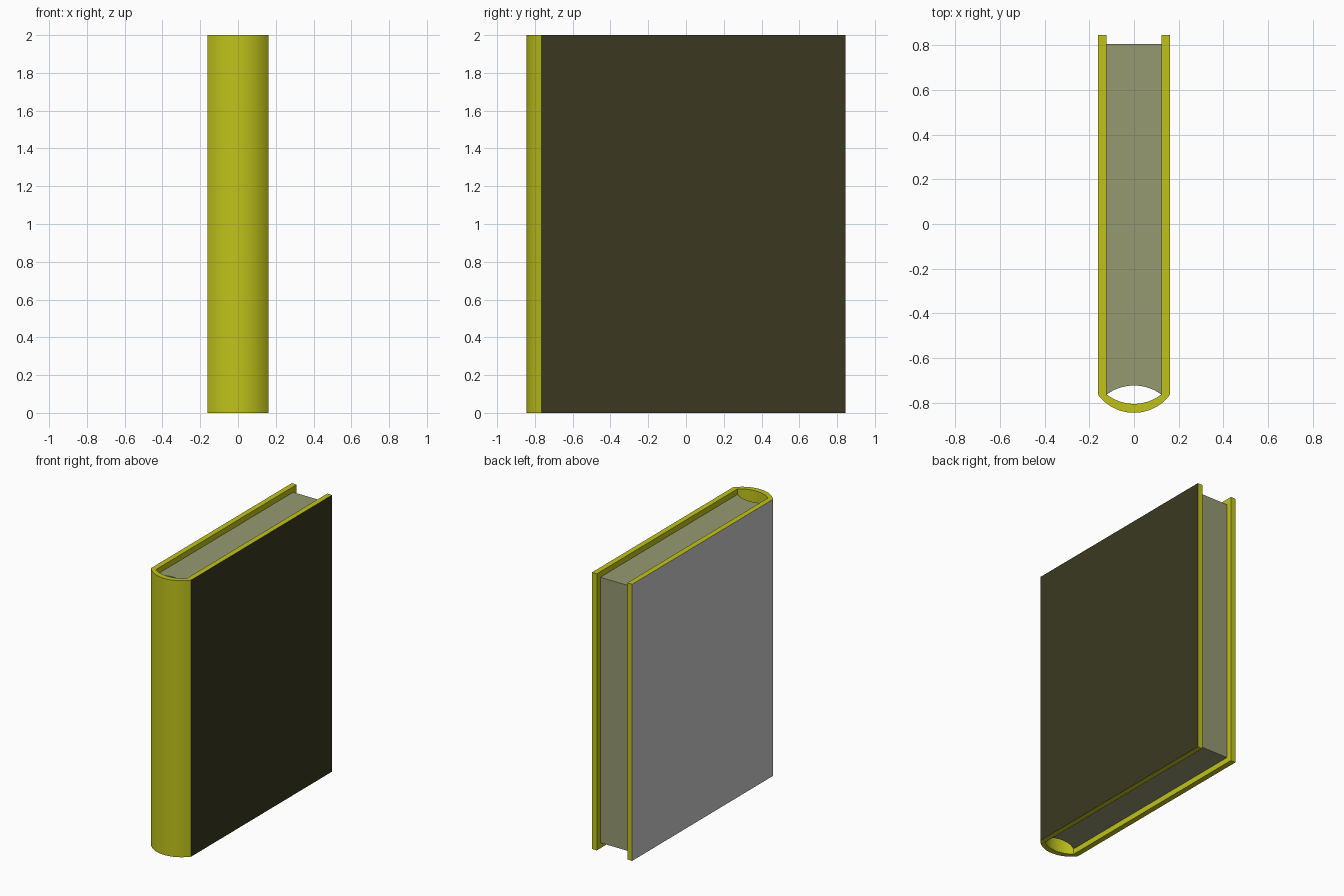
import bpy, bmesh

if "Cube" in bpy.data.objects:
    bpy.data.objects.remove(bpy.data.objects["Cube"])

H = 2.0          # cover height
BACK = 0.845     # open edge of the boards
HINGE = -0.765   # where boards meet the spine
OUT, INN = 0.161, 0.122
SEG = 20


def material(name, rgb):
    m = bpy.data.materials.new(name)
    m.diffuse_color = (*rgb, 1)
    m.use_nodes = True
    m.node_tree.nodes["Principled BSDF"].inputs["Base Color"].default_value = m.diffuse_color
    return m


def arc(half_width, y_end, y_mid):
    """Circular arc from -half_width to +half_width passing through (0, y_mid)."""
    sag = y_mid - y_end
    r = (half_width ** 2 + sag ** 2) / (2 * abs(sag))
    s = 1 if sag > 0 else -1
    pts = []
    for i in range(SEG + 1):
        x = half_width * (2 * i / SEG - 1)
        pts.append((x, y_mid - s * (r - (r * r - x * x) ** 0.5)))
    return pts


def strip_prism(name, line_a, line_b, z0, z1, mats, pick=None):
    """Solid between two matching plan lines, raised from z0 to z1."""
    bm = bmesh.new()
    base = [[bm.verts.new((x, y, z0)) for x, y in line] for line in (line_a, line_b)]
    faces = [bm.faces.new((base[0][i], base[0][i + 1], base[1][i + 1], base[1][i]))
             for i in range(len(line_a) - 1)]
    ext = bmesh.ops.extrude_face_region(bm, geom=faces, use_keep_orig=True)
    top = [v for v in ext["geom"] if isinstance(v, bmesh.types.BMVert)]
    bmesh.ops.translate(bm, verts=top, vec=(0, 0, z1 - z0))
    bmesh.ops.recalc_face_normals(bm, faces=bm.faces[:])
    if pick:
        for f in bm.faces:
            f.material_index = pick(f)
    me = bpy.data.meshes.new(name)
    bm.to_mesh(me)
    bm.free()
    for m in mats:
        me.materials.append(m)
    ob = bpy.data.objects.new(name, me)
    bpy.context.collection.objects.link(ob)
    bpy.context.view_layer.objects.active = ob
    ob.select_set(True)
    bpy.ops.object.shade_smooth_by_angle(angle=0.6)
    ob.select_set(False)
    return ob


cloth = material("cover_cloth", (0.525, 0.545, 0.011))
dark = material("front_board_face", (0.043, 0.0405, 0.015))
paper = material("paper", (0.30, 0.32, 0.167))


# Cover: two boards and the rounded spine; outer board faces differ in colour
def cover_slot(f):
    c = f.calc_center_median()
    if abs(c.x) > OUT - 1e-4 and abs(f.normal.x) > 0.99:
        return 1 if c.x > 0 else 2
    return 0


outer = [(-OUT, BACK)] + arc(OUT, HINGE, -0.845) + [(OUT, BACK)]
inner = [(-INN, BACK)] + arc(INN, HINGE + 0.002, -0.805) + [(INN, BACK)]
strip_prism("cover", outer, inner, 0, H, [cloth, dark, None], cover_slot)

# Page block: hollow curved edge at the spine, flat at the opening
front = arc(INN, HINGE + 0.002, -0.723)
rear = [(x, 0.805) for x, _ in front]
strip_prism("pages", front, rear, 0.04, H - 0.04, [paper])
